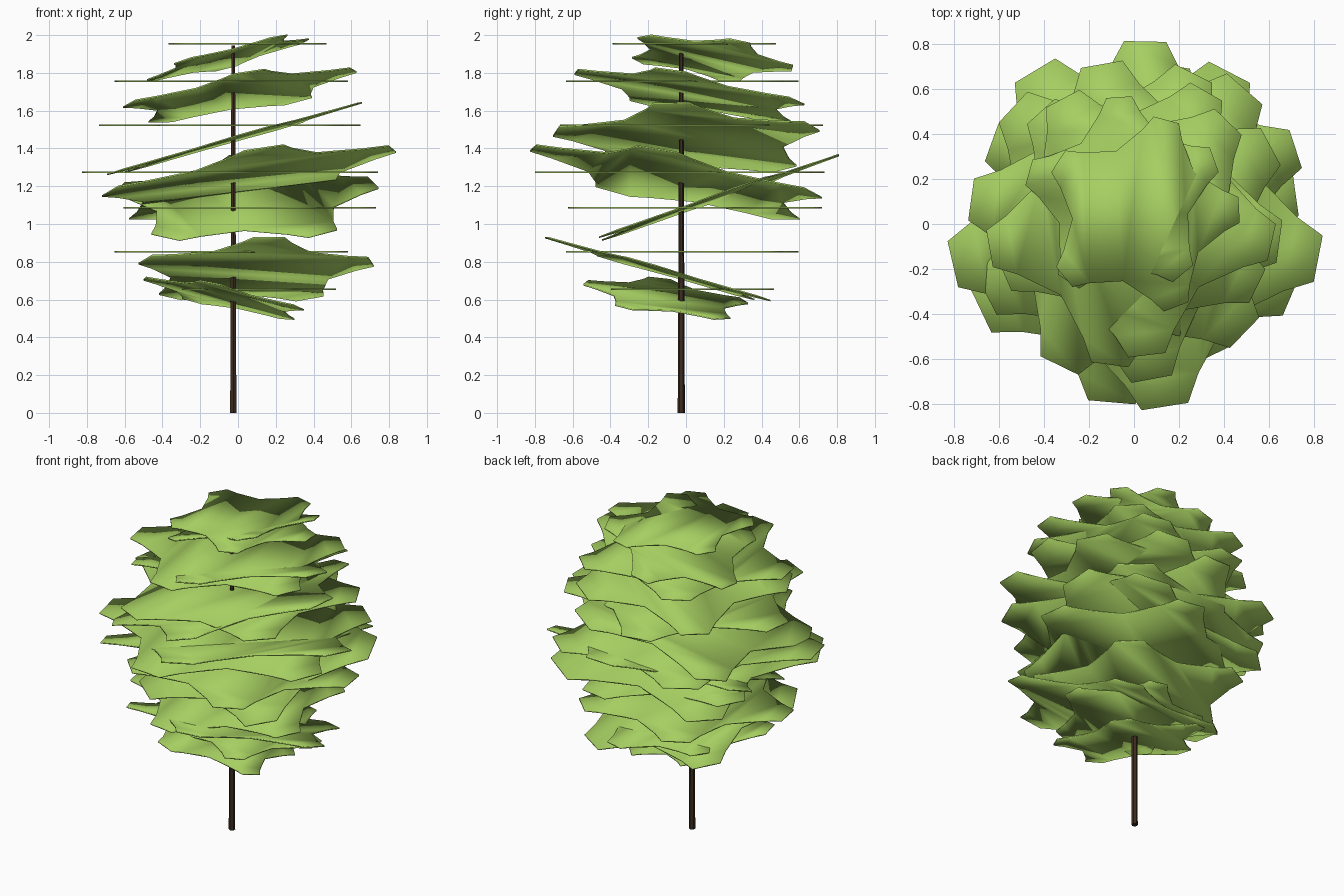
import bpy
from math import radians, cos, sin, hypot
from mathutils import Vector

if "Cube" in bpy.data.objects:
    bpy.data.objects.remove(bpy.data.objects["Cube"])


def material(name, rgb):
    m = bpy.data.materials.new(name)
    m.diffuse_color = (*rgb, 1)
    m.use_nodes = True
    m.node_tree.nodes["Principled BSDF"].inputs["Base Color"].default_value = m.diffuse_color
    return m


LEAF = material("leaf_green", (0.38, 0.62, 0.12))
BARK = material("bark_brown", (0.045, 0.025, 0.015))
THICK = 0.008

# five blunt lobes: (angle from the lobe axis in degrees, radius factor)
LOBE = [(-7.5, 1.0), (7.5, 1.0), (14, 0.86), (36, 0.69), (58, 0.86)]


def leaf_slab(name, x, y, z, radius, turn, a=0.0, b=0.0):
    """Thin five-lobed slab lying in the plane z + a*dx + b*dy."""
    # ground-plan outline is shortened along the direction of slope
    g = hypot(a, b)
    d = Vector((a / g, b / g)) if g else Vector((1, 0))
    shrink = 1 / (1 + g * g) ** 0.5
    pts = []
    for k in range(5):
        for ang, f in LOBE:
            t = radians(turn + 72 * k + ang)
            p = Vector((cos(t), sin(t))) * radius * f
            pts.append(p + d * p.dot(d) * (shrink - 1))
    n = len(pts)
    verts = [(x + p.x, y + p.y, z + a * p.x + b * p.y + h)
             for h in (-THICK / 2, THICK / 2) for p in pts]
    faces = [tuple(reversed(range(n))), tuple(range(n, 2 * n))]
    faces += [(i, (i + 1) % n, (i + 1) % n + n, i + n) for i in range(n)]
    me = bpy.data.meshes.new(name)
    me.from_pydata(verts, [], faces)
    me.materials.append(LEAF)
    me.shade_smooth()  # soft rim shading, as if gently folded
    bpy.context.collection.objects.link(bpy.data.objects.new(name, me))


# level foliage: x, y, z, radius, turn
LEVEL = [
    (0.03, 0.04, 1.955, 0.44, 3),
    (-0.02, 0.00, 1.757, 0.635, 190),
    (-0.02, 0.01, 1.523, 0.715, 172),
    (-0.03, 0.00, 1.273, 0.80, 193),
    (0.04, 0.03, 1.085, 0.69, 8),
    (-0.02, 0.00, 0.852, 0.635, 190),
    (0.08, 0.03, 0.655, 0.44, 3),
]
for i, s in enumerate(LEVEL):
    leaf_slab(f"level_foliage_{i + 1}", *s)

# tilted foliage: x, y, z, radius, turn, slope in x, slope in y
TILTED = [
    (-0.05, 0.12, 1.882, 0.45, 93, 0.26, -0.12),
    (0.00, 0.04, 1.69, 0.64, 60, 0.17, -0.17),
    (-0.04, 0.02, 1.443, 0.725, -80, 0.285, -0.02),
    (0.04, -0.03, 1.233, 0.81, -10, 0.18, -0.195),
    (0.04, 0.14, 1.13, 0.715, 17, 0.03, 0.35),
    (0.08, -0.13, 0.752, 0.64, -10, 0.03, -0.285),
    (-0.06, -0.10, 0.61, 0.45, 186, -0.22, -0.14),
]
for i, s in enumerate(TILTED):
    leaf_slab(f"tilted_foliage_{i + 1}", *s)

# slim tapered trunk
bpy.ops.mesh.primitive_cone_add(vertices=6, radius1=0.019, radius2=0.011,
                                depth=1.945, location=(-0.025, -0.025, 0.9725))
trunk = bpy.context.object
trunk.name = "trunk"
trunk.data.materials.append(BARK)
